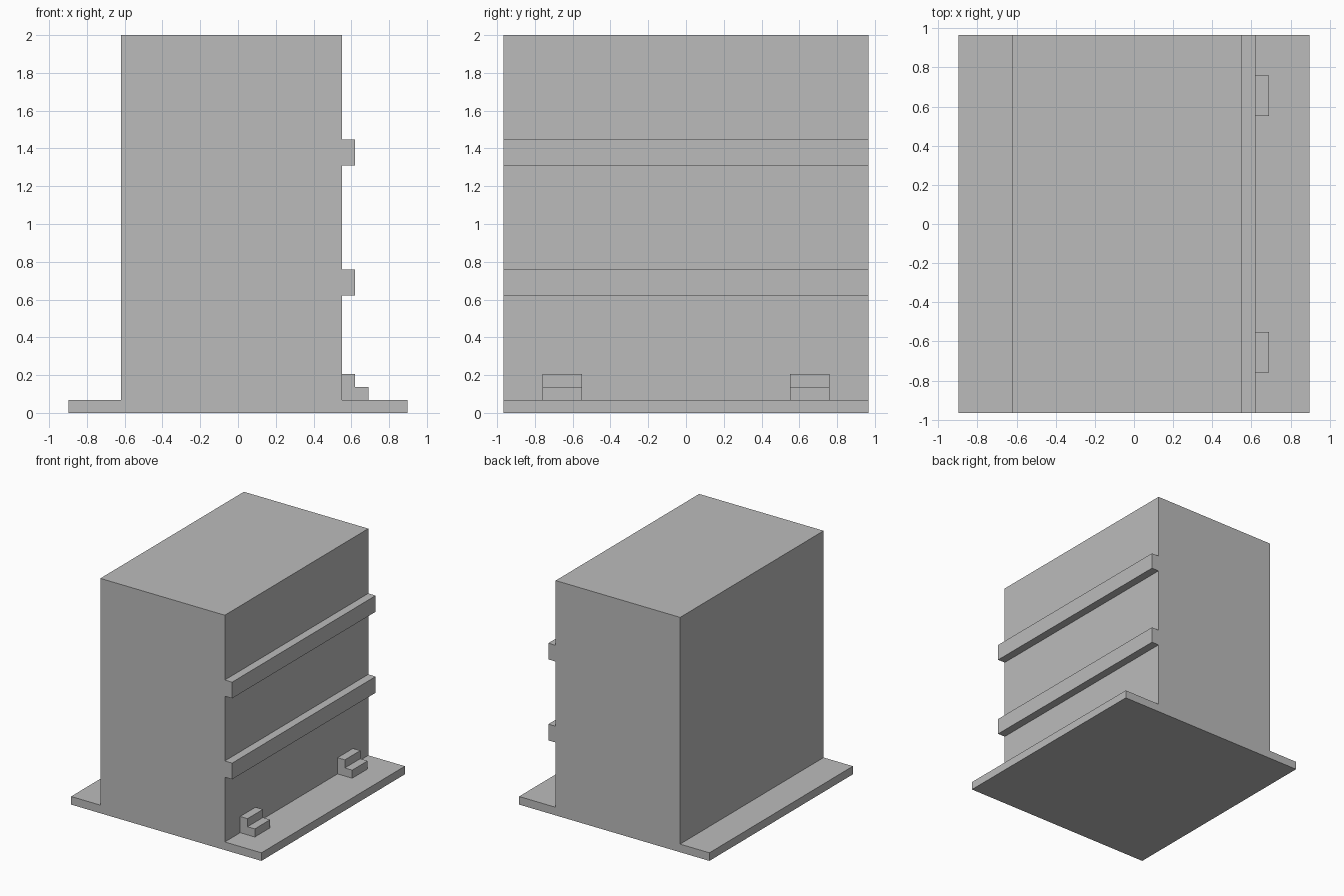
import bpy
import bmesh

if "Cube" in bpy.data.objects:
    bpy.data.objects.remove(bpy.data.objects["Cube"], do_unlink=True)

U = 2 / 29  # module that every dimension is a multiple of

grey = bpy.data.materials.new("plain grey")
grey.use_nodes = True
grey.diffuse_color = (0.5, 0.5, 0.5, 1)
grey.node_tree.nodes["Principled BSDF"].inputs["Base Color"].default_value = (0.5, 0.5, 0.5, 1)


def extrude_profile(name, profile, y0, y1):
    """Extrude an x-z outline, given in modules, from y0 to y1."""
    bm = bmesh.new()
    face = bm.faces.new([bm.verts.new((x * U, y0 * U, z * U)) for x, z in profile])
    result = bmesh.ops.extrude_face_region(bm, geom=[face])
    verts = [g for g in result["geom"] if isinstance(g, bmesh.types.BMVert)]
    bmesh.ops.translate(bm, verts=verts, vec=(0, (y1 - y0) * U, 0))
    bmesh.ops.recalc_face_normals(bm, faces=bm.faces)
    mesh = bpy.data.meshes.new(name)
    bm.to_mesh(mesh)
    bm.free()
    mesh.materials.append(grey)
    obj = bpy.data.objects.new(name, mesh)
    bpy.context.collection.objects.link(obj)
    return obj


# Cabinet body with flanged base and two side rails, as one section
section = [(-13, 0), (13, 0), (13, 1), (8, 1)]
for rail_bottom in (9, 19):
    rail_top = rail_bottom + 2
    section += [(8, rail_bottom), (9, rail_bottom), (9, rail_top), (8, rail_top)]
section += [(8, 29), (-9, 29), (-9, 1), (-13, 1)]
extrude_profile("cabinet_body", section, -14, 14)

# Small stepped brackets on the flange
bracket = [(8, 1), (10, 1), (10, 2), (9, 2), (9, 3), (8, 3)]
extrude_profile("front_bracket", bracket, -11, -8)
extrude_profile("back_bracket", bracket, 8, 11)
